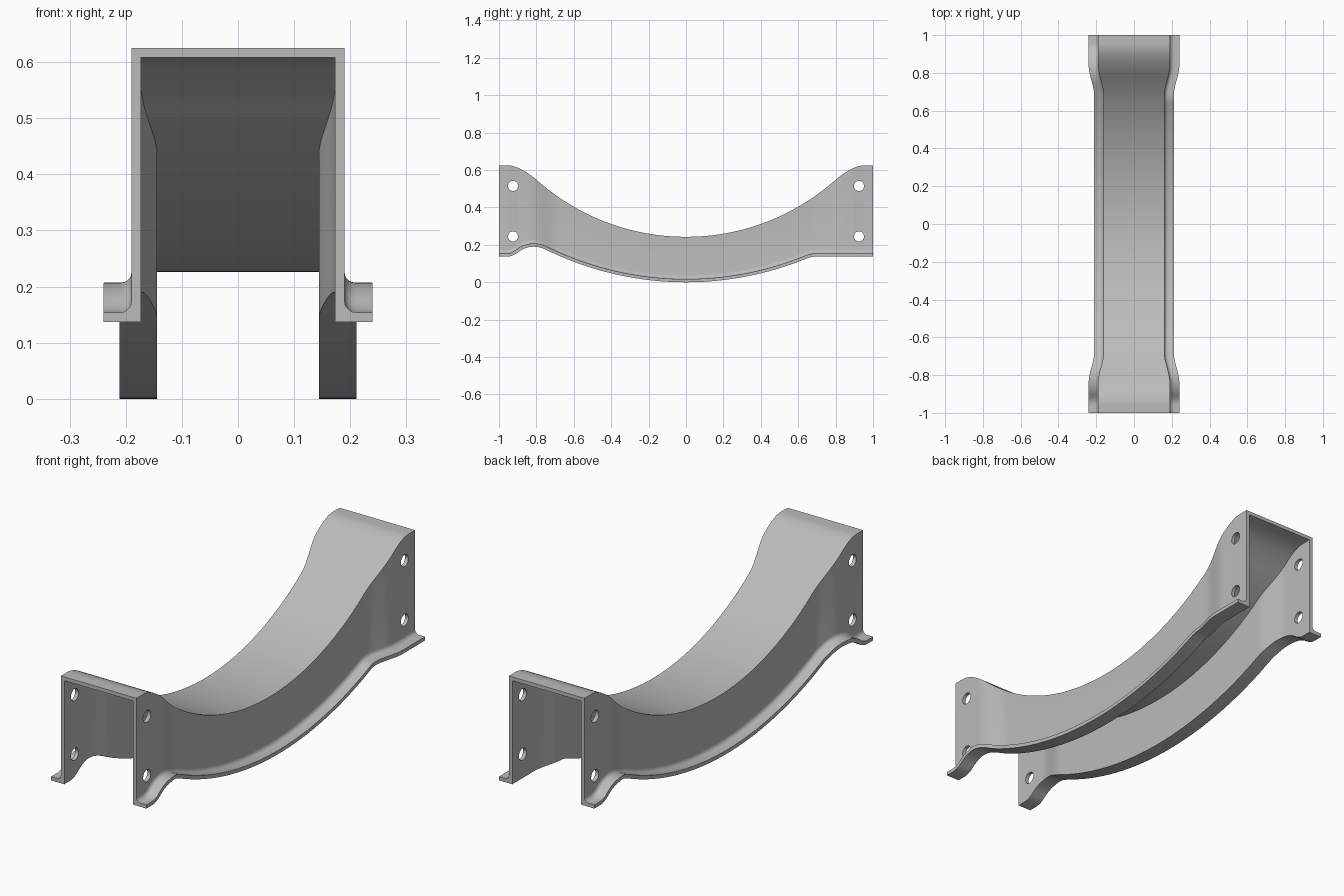
import bpy, bmesh, math
from mathutils import Matrix

default = bpy.data.objects.get("Cube")
if default:
    bpy.data.objects.remove(default)

T = 0.017          # sheet thickness
LIP = 0.05         # flange width
FILLET = 0.02
STATIONS = 160
END_TOP, END_BASE = 0.625, 0.137

steel = bpy.data.materials.new("grey_steel")
steel.use_nodes = True
grey = (0.5, 0.5, 0.5, 1)
steel.diffuse_color = grey
steel.node_tree.nodes["Principled BSDF"].inputs["Base Color"].default_value = grey


def soft_min(a, b, k):
    h = max(k - abs(a - b), 0) / k
    return min(a, b) - h * h * k / 4


def arc(y, radius):
    return radius - math.sqrt(radius * radius - y * y)


# Height of the roof: a sagging arc levelling off at both ends
def roof(y):
    return soft_min(0.243 + arc(y, 1.2), END_TOP, 0.09)


# Underside of the flange; one corner levels off early, the others hump
def base(y, side):
    curve = arc(y, 1.7)
    if side > 0 and y > 0:
        return soft_min(curve, END_BASE, 0.01)
    ramp = -soft_min(-END_BASE, -(END_BASE + 0.75 * (0.93 - abs(y))), 0.02)
    return soft_min(curve, ramp, 0.1)


# Outer face of the walls, flaring at the ends
def wall(y):
    s = min(max((abs(y) - 0.68) / 0.16, 0), 1)
    return 0.161 + 0.029 * s * s * (3 - 2 * s)


def stretch(f, y):
    slope = (f(y + 0.005) - f(y - 0.005)) / 0.01
    return math.sqrt(1 + slope * slope)


# Half of the cross-section, from inner bottom edge to outer roof corner
def half_section(y, side):
    x, b = wall(y), base(y, side)
    lip = b + T * stretch(lambda v: base(v, side), y)
    pts = [(x - T, b), (x + LIP, b), (x + LIP, lip)]
    for i in range(6):
        a = math.pi / 2 * i / 5
        pts.append((x + FILLET * (1 - math.sin(a)), lip + FILLET * (1 - math.cos(a))))
    pts.append((x, roof(y)))
    return [(side * px, y, pz) for px, pz in pts]


def section(y):
    x = wall(y) - T
    z = roof(y) - T * stretch(roof, y)
    return (half_section(y, 1) + half_section(y, -1)[::-1]
            + [(-x, y, z), (x, y, z)])


# Curved channel, lofted along its length
bm = bmesh.new()
rings = [[bm.verts.new(p) for p in section(-0.99 + 1.98 * i / STATIONS)]
         for i in range(STATIONS + 1)]
for ring, y in ((rings[0], -1), (rings[-1], 1)):
    for v in ring:
        v.co.y = y
for r0, r1 in zip(rings, rings[1:]):
    for i in range(len(r0)):
        j = (i + 1) % len(r0)
        bm.faces.new((r0[i], r0[j], r1[j], r1[i]))
bm.faces.new(rings[0])
bm.faces.new(rings[-1][::-1])
bmesh.ops.recalc_face_normals(bm, faces=bm.faces)
mesh = bpy.data.meshes.new("curved_channel")
bm.to_mesh(mesh)
bm.free()
mesh.materials.append(steel)
channel = bpy.data.objects.new("curved_channel", mesh)
bpy.context.collection.objects.link(channel)

# Bolt holes through both walls at each end
bm = bmesh.new()
for y in (-0.925, 0.925):
    for z in (0.245, 0.515):
        bmesh.ops.create_cone(
            bm, cap_ends=True, segments=32, radius1=0.027, radius2=0.027, depth=0.6,
            matrix=Matrix.Translation((0, y, z)) @ Matrix.Rotation(math.pi / 2, 4, 'Y'))
cut_mesh = bpy.data.meshes.new("hole_cutter")
bm.to_mesh(cut_mesh)
bm.free()
cut_mesh.materials.append(steel)
cutter = bpy.data.objects.new("hole_cutter", cut_mesh)
bpy.context.collection.objects.link(cutter)
cutter.hide_render = True

mod = channel.modifiers.new("bolt_holes", 'BOOLEAN')
mod.operation = 'DIFFERENCE'
mod.solver = 'EXACT'
mod.object = cutter
for ob in bpy.context.selected_objects:
    ob.select_set(False)
bpy.context.view_layer.objects.active = channel
channel.select_set(True)
bpy.ops.object.modifier_apply(modifier=mod.name)
bpy.data.objects.remove(cutter)
bpy.ops.object.shade_smooth_by_angle(angle=math.radians(30))
